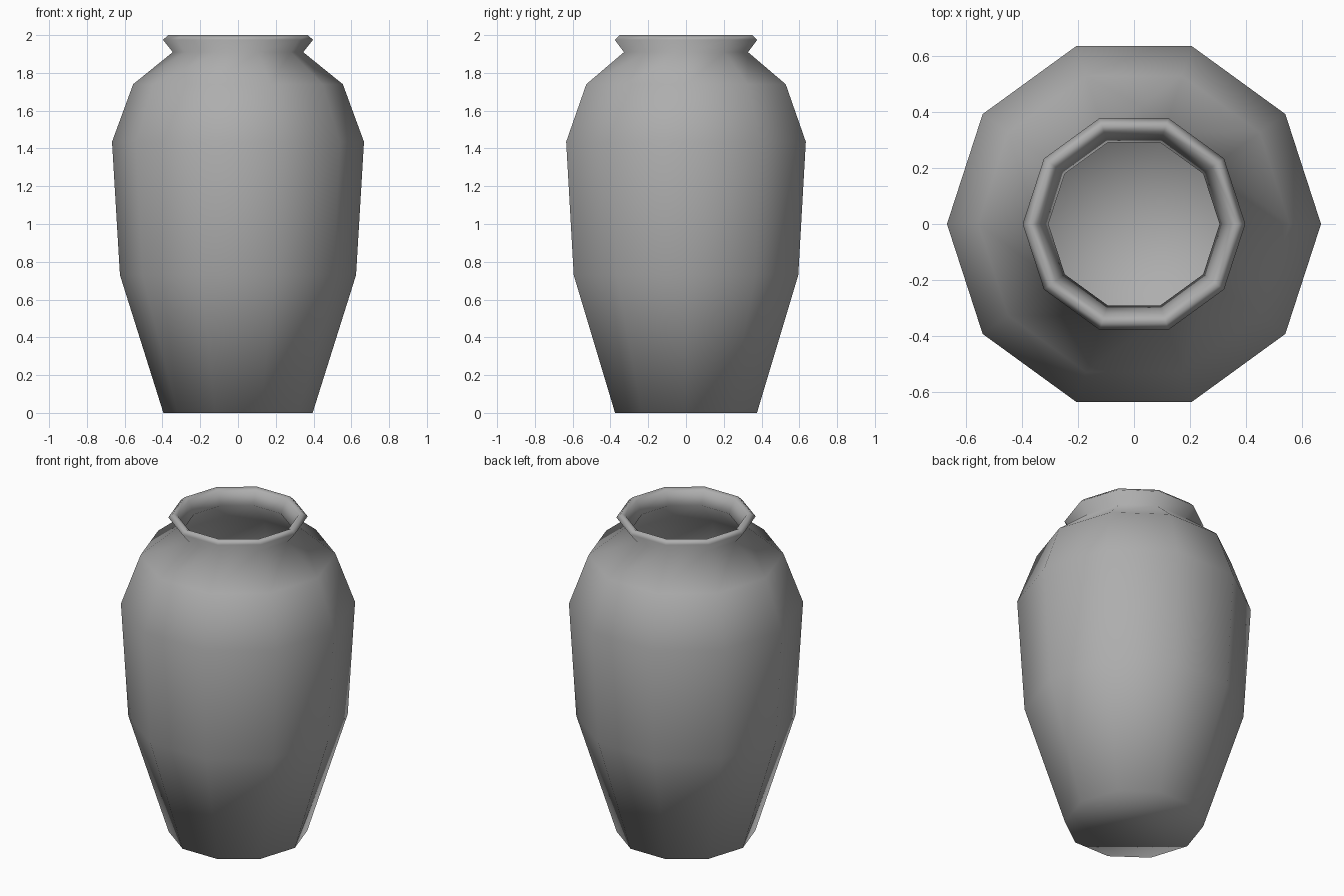
import bpy, bmesh
from math import cos, sin, pi, radians

cube = bpy.data.objects.get("Cube")
if cube:
    bpy.data.objects.remove(cube, do_unlink=True)

SIDES = 10

# Plain grey clay
clay = bpy.data.materials.new("grey_clay")
clay.use_nodes = True
grey = (0.42, 0.42, 0.42, 1)
clay.diffuse_color = grey
clay.node_tree.nodes["Principled BSDF"].inputs["Base Color"].default_value = grey

# Wall profile (radius, height): up the outside, over the rim, down the inside
outside = [(0.395, 0), (0.625, 0.73), (0.667, 1.435), (0.555, 1.74),
           (0.345, 1.91), (0.397, 1.975)]
rim = [(0.37, 2.0), (0.345, 1.985)]
inside = [(0.305, 1.91), (0.515, 1.72), (0.62, 1.42), (0.58, 0.74), (0.365, 0.05)]

bm = bmesh.new()


def add_ring(radius, height):
    """One ten-sided ring of vertices."""
    angles = [2 * pi * i / SIDES for i in range(SIDES)]
    return [bm.verts.new((radius * cos(a), radius * sin(a), height)) for a in angles]


rings = [add_ring(r, z) for r, z in outside + rim + inside]

# Walls
for low, high in zip(rings, rings[1:]):
    for i in range(SIDES):
        j = (i + 1) % SIDES
        bm.faces.new((low[i], low[j], high[j], high[i]))

# Flat underside, and inner floor as a fan
bm.faces.new(rings[0][::-1])
centre = bm.verts.new((0, 0, inside[-1][1]))
for i in range(SIDES):
    bm.faces.new((rings[-1][i], rings[-1][(i + 1) % SIDES], centre))

bmesh.ops.recalc_face_normals(bm, faces=bm.faces)
mesh = bpy.data.meshes.new("vase")
bm.to_mesh(mesh)
bm.free()
mesh.materials.append(clay)

vase = bpy.data.objects.new("vase", mesh)
bpy.context.collection.objects.link(vase)

# Smooth everywhere except the crease around the foot
bpy.ops.object.select_all(action='DESELECT')
vase.select_set(True)
bpy.context.view_layer.objects.active = vase
bpy.ops.object.shade_smooth_by_angle(angle=radians(100))
